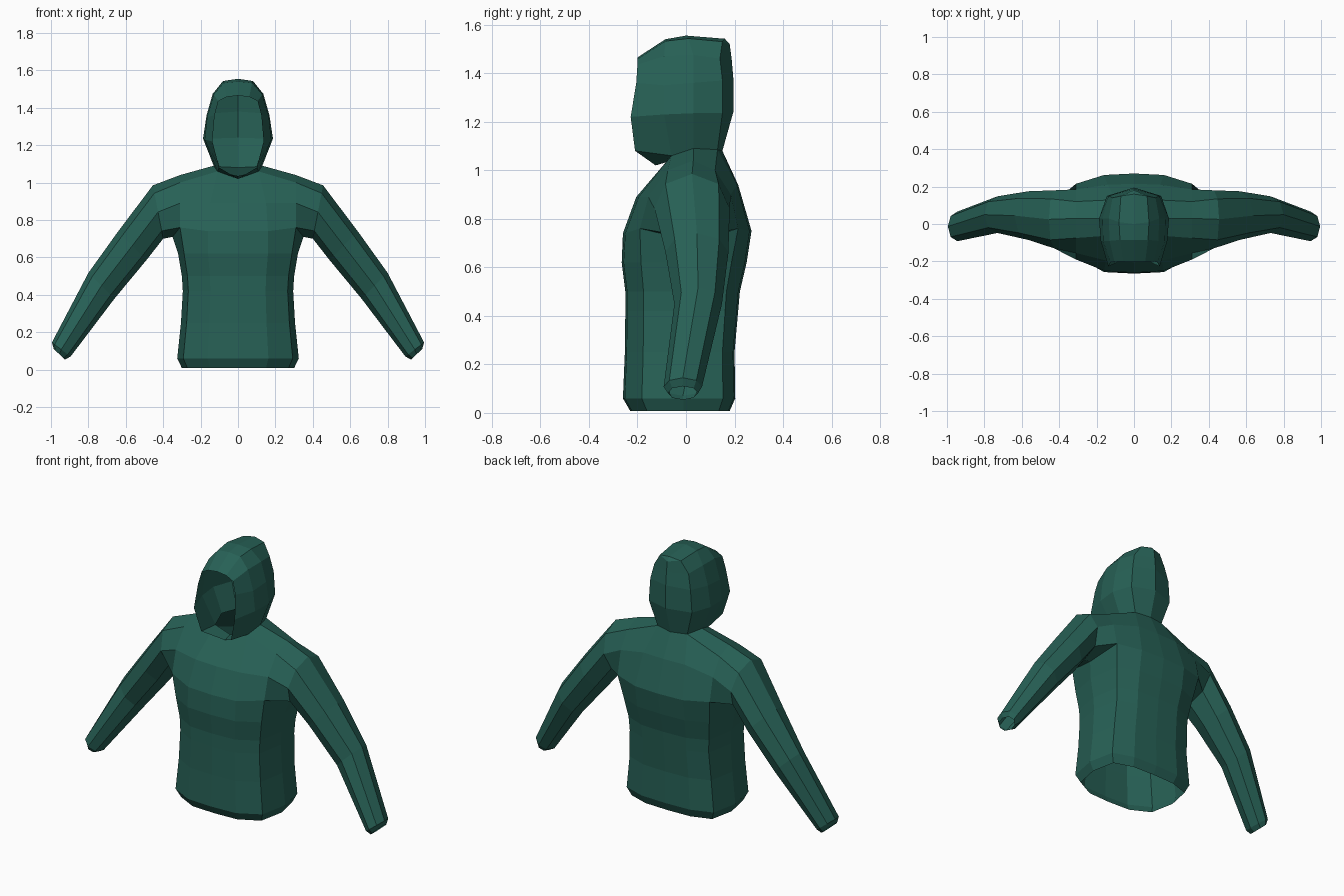
import bpy, bmesh, math

if "Cube" in bpy.data.objects:
    bpy.data.objects.remove(bpy.data.objects["Cube"])

green = bpy.data.materials.new("dark green cloth")
green.diffuse_color = (0.020, 0.118, 0.092, 1)
green.use_nodes = True
green.node_tree.nodes["Principled BSDF"].inputs["Base Color"].default_value = green.diffuse_color


def loft(bm, a, b, closed=False):
    """Bridge two equally long vertex rows, skipping missing points."""
    n = len(a)
    for i in range(n if closed else n - 1):
        quad = [a[i], a[(i + 1) % n], b[(i + 1) % n], b[i]]
        if None in quad:
            continue
        corners = list(dict.fromkeys(quad))
        if len(corners) > 2:
            bm.faces.new(corners)


def row(bm, pts):
    return [bm.verts.new(p) if p else None for p in pts]


def finish(bm, name):
    """Turn a right half into a mirrored, flat-shaded object."""
    bmesh.ops.recalc_face_normals(bm, faces=bm.faces)
    me = bpy.data.meshes.new(name)
    bm.to_mesh(me)
    bm.free()
    me.materials.append(green)
    ob = bpy.data.objects.new(name, me)
    bpy.context.collection.objects.link(ob)
    m = ob.modifiers.new("mirror", 'MIRROR')
    m.use_clip = True
    m.merge_threshold = 0.002
    return ob


# neck seam, front to back, shared by jacket and hood
neck = [(0, -.075, 1.035), (.11, -.06, 1.06), (.13, .03, 1.09),
        (.10, .13, 1.085), (0, .15, 1.08)]

# --- jacket: yoke columns from front hem of the yoke, over the shoulder, to the back
bm = bmesh.new()
c0 = row(bm, [(0, -.26, .74), (0, -.205, .89), neck[0], None,
              neck[4], (0, .215, .94), (0, .27, .75)])
c1 = row(bm, [(.16, -.25, .74), (.15, -.195, .89), neck[1], neck[2],
              neck[3], (.14, .21, .94), (.16, .262, .75)])
arm = row(bm, [(.31, -.19, .76), (.31, -.155, .89), (.31, -.075, 1.0), (.31, .03, 1.04),
               (.31, .12, 1.0), (.31, .185, .9), (.31, .215, .76), (.35, .02, .71)])
loft(bm, c0, c1)
loft(bm, c1, arm[:7])

# torso rings down to the turned-in hem: z, half width, front y, back y
ring = [c0[0], c1[0], arm[0], arm[7], arm[6], c1[6], c0[6]]
for z, w, f, b in [(.62, .32, -.265, .25), (.50, .30, -.25, .222), (.42, .295, -.25, .215),
                   (.25, .305, -.252, .20), (.06, .325, -.26, .203), (.008, .30, -.23, .18)]:
    nxt = row(bm, [(0, f, z), (w * .5, f * .97, z), (w * .9, f * .7, z), (w, -.01, z),
                   (w * .9, b * .75, z), (w * .5, b * .97, z), (0, b, z)])
    loft(bm, ring, nxt)
    ring = nxt

# sleeve sections: top x,z, underside x,z, front y, back y
angles = [math.radians(a) for a in (-135, -90, -45, 0, 45, 90, 135, 180)]
prev = arm
for tx, tz, ux, uz, f, b in [(.455, .985, .40, .70, -.13, .18),
                             (.64, .74, .49, .585, -.085, .175),
                             (.80, .517, .66, .38, -.048, .148),
                             (.995, .145, .895, .07, -.092, .066),
                             (.985, .11, .925, .054, -.075, .05)]:
    pts = []
    for a in angles:
        t = .5 - .5 * math.cos(a)
        y = (f + b) / 2 + (b - f) / 2 * math.sin(a)
        pts.append((tx + (ux - tx) * t, y, tz + (uz - tz) * t))
    nxt = row(bm, pts)
    loft(bm, prev, nxt, closed=True)
    prev = nxt
finish(bm, "jacket")

# --- hood: arches from the bottom to the crown, front rim to back
bm = bmesh.new()
rim = row(bm, [(0, -.125, 1.02), (.10, -.21, 1.08), (.137, -.228, 1.22),
               (.125, -.205, 1.36), (.105, -.2, 1.435), (.06, -.2, 1.458), (0, -.2, 1.465)])
front = row(bm, [neck[0], neck[1], (.178, -.09, 1.23), (.165, -.09, 1.35),
                 (.13, -.09, 1.47), (.075, -.085, 1.532), (0, -.085, 1.54)])
mid = row(bm, [None, neck[2], (.187, .03, 1.235), (.168, .03, 1.36),
               (.135, .03, 1.475), (.08, .01, 1.543), (0, 0, 1.555)])
back = row(bm, [None, neck[3], (.145, .15, 1.235), (.135, .15, 1.37),
                (.115, .14, 1.46), (.07, .15, 1.53), (0, .16, 1.542)])
tail = row(bm, [None, neck[4], (0, .195, 1.24), (0, .195, 1.38),
                (0, .188, 1.46), (0, .18, 1.52), None])
arches = [rim, front, mid, back, tail]
for a, b in zip(arches, arches[1:]):
    loft(bm, a, b)
bm.faces.new([back[5], back[6], tail[5]])
finish(bm, "hood")
